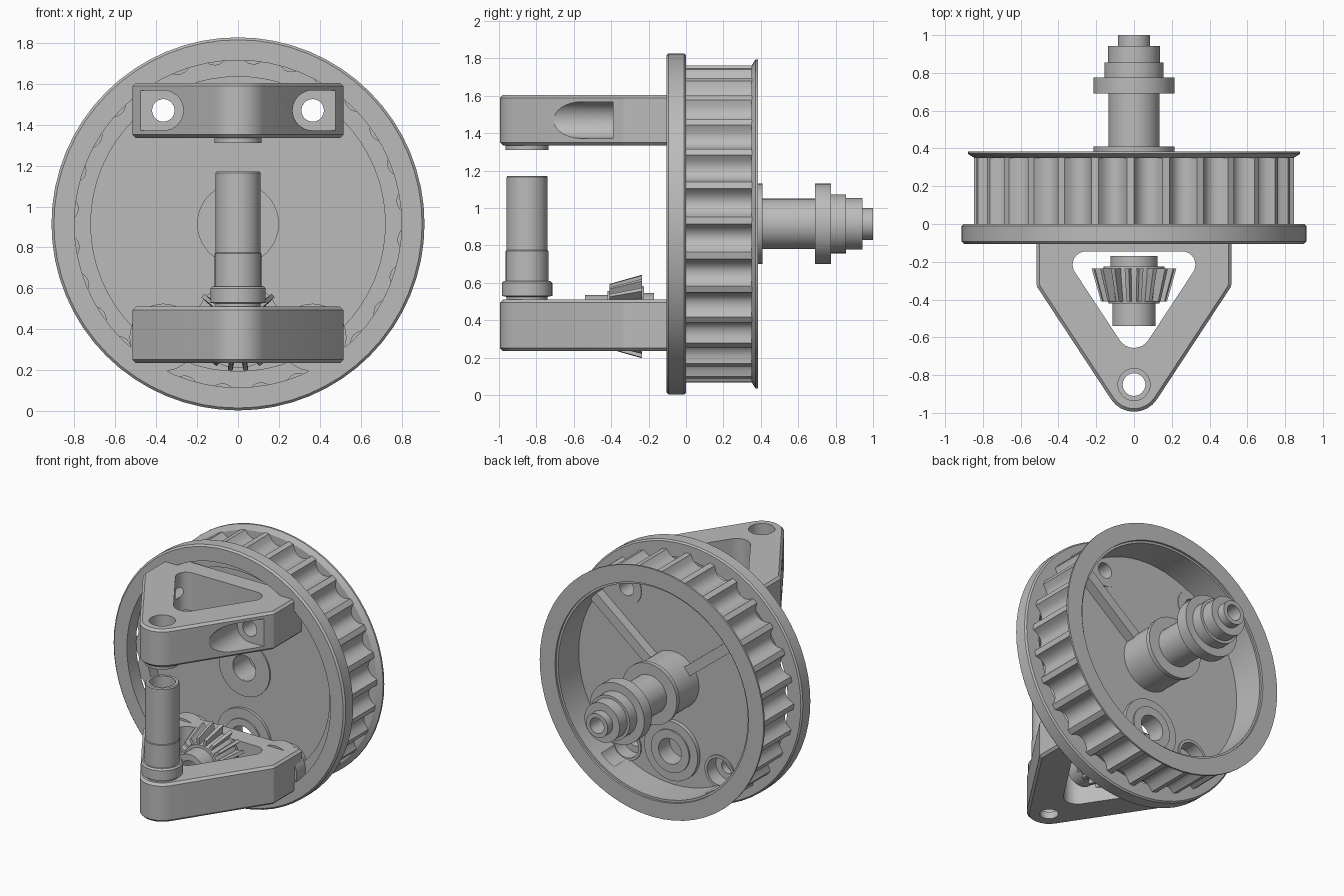
import bpy, bmesh, math
from mathutils import Vector

cube = bpy.data.objects.get("Cube")
if cube:
    bpy.data.objects.remove(cube, do_unlink=True)

C = 0.915            # height of the wheel axis
SCREW_X, SCREW_Z = 0.365, 0.555
GEAR_Z = C - 0.495
NOSE_Y = -0.85

grey = bpy.data.materials.new("plain_grey")
grey.use_nodes = True
colour = (0.5, 0.5, 0.5, 1)
grey.diffuse_color = colour
grey.node_tree.nodes["Principled BSDF"].inputs["Base Color"].default_value = colour


def place(a, b, h, axis):
    return Vector((a, h, b)) if axis == "Y" else Vector((a, b, h))


def finish(name, bm, loc=(0, 0, 0)):
    bmesh.ops.recalc_face_normals(bm, faces=bm.faces)
    mesh = bpy.data.meshes.new(name)
    bm.to_mesh(mesh)
    bm.free()
    mesh.materials.append(grey)
    ob = bpy.data.objects.new(name, mesh)
    ob.location = loc
    bpy.context.collection.objects.link(ob)
    return ob


def prism(name, outline, h0, h1, axis="Z", loc=(0, 0, 0)):
    """Extrude a 2D outline along an axis."""
    bm = bmesh.new()
    low = [bm.verts.new(place(a, b, h0, axis)) for a, b in outline]
    top = [bm.verts.new(place(a, b, h1, axis)) for a, b in outline]
    bm.faces.new(low)
    bm.faces.new(top)
    n = len(low)
    for i in range(n):
        j = (i + 1) % n
        bm.faces.new((low[i], low[j], top[j], top[i]))
    return finish(name, bm, loc)


def circle(r, n=32):
    return [(r * math.cos(math.tau * i / n), r * math.sin(math.tau * i / n)) for i in range(n)]


def lathe(name, profile, axis="Y", loc=(0, 0, 0), n=40):
    """Revolve a closed (radius, height) loop around an axis."""
    bm = bmesh.new()
    rings = [[bm.verts.new(place(r * c, r * s, h, axis)) for r, h in profile] for c, s in circle(1, n)]
    m = len(profile)
    for i in range(n):
        a, b = rings[i], rings[(i + 1) % n]
        for k in range(m):
            l = (k + 1) % m
            bm.faces.new((a[k], a[l], b[l], b[k]))
    return finish(name, bm, loc)


def tube(name, inner, outer, h0, h1, axis="Y", loc=(0, 0, 0), n=40):
    return lathe(name, [(inner, h0), (outer, h0), (outer, h1), (inner, h1)], axis, loc, n)


def fillet(corners, steps=8):
    """Round each (x, y, radius) corner of a polygon."""
    pts, n = [], len(corners)
    for i, (x, y, r) in enumerate(corners):
        p = Vector((x, y))
        u = (Vector(corners[i - 1][:2]) - p).normalized()
        v = (Vector(corners[(i + 1) % n][:2]) - p).normalized()
        if r == 0:
            pts.append((x, y))
            continue
        half = u.angle(v) / 2
        centre = p + (u + v).normalized() * (r / math.sin(half))
        start = p + u * (r / math.tan(half)) - centre
        end = p + v * (r / math.tan(half)) - centre
        sweep = end.angle_signed(start)
        for k in range(steps + 1):
            t = sweep * k / steps
            c, s = math.cos(t), math.sin(t)
            q = centre + Vector((start.x * c - start.y * s, start.x * s + start.y * c))
            pts.append((q.x, q.y))
    return pts


def apply(ob, mod):
    bpy.context.view_layer.objects.active = ob
    bpy.ops.object.modifier_apply(modifier=mod.name)


def cut(ob, *cutters):
    for c in cutters:
        mod = ob.modifiers.new("cut", "BOOLEAN")
        mod.operation, mod.solver, mod.object = "DIFFERENCE", "EXACT", c
        apply(ob, mod)
        bpy.data.objects.remove(c, do_unlink=True)


def drill(r, h0, h1, loc, axis="Y"):
    return prism("drill", circle(r), h0, h1, axis, loc)


# Front flange ring and thin rear flange
axis_at = (0, 0, C)
lathe("front_flange", [(0.8, -0.105), (0.9, -0.105), (0.912, -0.093), (0.912, -0.01),
                       (0.902, 0), (0.8, 0)], loc=axis_at, n=64)
lathe("rear_flange", [(0.76, 0.35), (0.845, 0.35), (0.88, 0.372), (0.88, 0.385), (0.76, 0.385)],
      loc=axis_at, n=64)

# Toothed wheel with a narrow crest and a round valley for each tooth
TEETH, STEPS = 28, 10
rim = []
for i in range(TEETH * STEPS):
    t = (i % STEPS) / STEPS
    dip = 0 if t < 0.25 else math.sin(math.pi * (t - 0.2) / 0.8) ** 0.6
    r = 0.847 - 0.062 * dip
    a = math.tau * i / (TEETH * STEPS)
    rim.append((r * math.cos(a), r * math.sin(a)))
wheel = prism("toothed_wheel", rim, 0, 0.37, "Y", axis_at)
cut(wheel,
    prism("front_recess", circle(0.72, 64), -0.1, 0.08, "Y", axis_at),
    prism("rear_recess", circle(0.745, 64), 0.14, 0.5, "Y", axis_at),
    drill(0.09, -0.1, 0.3, axis_at),
    drill(0.1, -0.1, 0.3, (0, 0, GEAR_Z)))
for s in (-1, 1):
    cut(wheel, drill(0.055, -0.1, 0.3, (s * SCREW_X, 0, C + SCREW_Z)),
        drill(0.1, -0.1, 0.3, (s * SCREW_X, 0, C - SCREW_Z)))

# Hollow stepped axle on the back
lathe("rear_axle", [(0.09, 0.07), (0.2, 0.07), (0.2, 0.38), (0.215, 0.38), (0.215, 0.41), (0.135, 0.41),
                    (0.135, 0.69), (0.215, 0.69), (0.215, 0.775), (0.157, 0.775), (0.157, 0.855),
                    (0.138, 0.855), (0.138, 0.943), (0.085, 0.943), (0.085, 1.0), (0.055, 1.0),
                    (0.055, 0.25), (0.09, 0.25)], loc=axis_at)

# Bearing boss around the gear hole
lathe("bearing_boss", [(0.09, 0.05), (0.14, 0.05), (0.14, 0.06), (0.21, 0.06), (0.21, 0.17),
                       (0.15, 0.17), (0.15, 0.18), (0.09, 0.18)], loc=(0, 0, GEAR_Z))

for s, side in ((-1, "right"), (1, "left")):
    # Stiffening ribs from the hub to the rim
    d = Vector((s, 0.8)).normalized()
    w = Vector((-d.y, d.x)) * 0.035
    ends = [d * 0.18 + w, d * 0.75 + w, d * 0.75 - w, d * 0.18 - w]
    prism("rib_" + side, [tuple(p) for p in ends], 0.13, 0.21, "Y", axis_at)
    # Screw bosses behind the arms
    tube("upper_boss_" + side, 0.055, 0.115, -0.01, 0.145, loc=(s * SCREW_X, 0, C + SCREW_Z))
    lathe("lower_boss_" + side, [(0.05, -0.1), (0.165, -0.1), (0.165, 0), (0.115, 0), (0.115, 0.15),
                                 (0.095, 0.15), (0.095, 0.05), (0.05, 0.05)],
          loc=(s * SCREW_X, 0, C - SCREW_Z))

# Triangular arms
arm_outline = fillet([(0.515, 0, 0), (-0.515, 0, 0), (-0.515, -0.33, 0.03),
                      (0, -1.113, 0.145), (0.515, -0.33, 0.03)])
window = fillet([(0.385, -0.145, 0.07), (-0.385, -0.145, 0.07), (0, -0.73, 0.09)])


def arm(name, z0, z1):
    ob = prism(name, arm_outline, z0, z1)
    mod = ob.modifiers.new("edge", "BEVEL")
    mod.width, mod.segments, mod.limit_method = 0.016, 1, "ANGLE"
    mod.angle_limit = math.radians(60)
    apply(ob, mod)
    cut(ob, prism("window", window, z0 - 0.1, z1 + 0.1),
        drill(0.085, z0 + 0.05, z1 + 0.1, (0, NOSE_Y, 0), "Z"),
        drill(0.06, z0 - 0.1, z0 + 0.1, (0, NOSE_Y, 0), "Z"))
    return ob


upper = arm("upper_arm", 1.335, 1.605)
lower = arm("lower_arm", 0.235, 0.51)

# Slots for screw heads in the upper arm
for s in (-1, 1):
    arc = [(s * (SCREW_X - 0.098 * math.sin(math.pi * k / 16)), C + SCREW_Z + 0.098 * math.cos(math.pi * k / 16))
           for k in range(17)]
    slot = arc + [(s * 0.7, arc[-1][1]), (s * 0.7, arc[0][1])]
    cut(upper, prism("slot", slot, -1.2, -0.39, "Y"),
        drill(0.055, -0.6, 0.2, (s * SCREW_X, 0, C + SCREW_Z)))

# Upright hollow post with a collar, and the small ring facing it
nose = (0, NOSE_Y, 0)
lathe("post", [(0.06, 0.5), (0.11, 0.5), (0.11, 0.525), (0.135, 0.53), (0.135, 0.6), (0.125, 0.61),
               (0.114, 0.61), (0.114, 0.77), (0.11, 0.775), (0.11, 1.165), (0.104, 1.172),
               (0.085, 1.172), (0.085, 0.6), (0.06, 0.6)], "Z", nose)
tube("upper_pivot_ring", 0.06, 0.115, 1.31, 1.34, "Z", nose)

# Bevel gear: tapered core, wedge teeth and two hubs
gear_at = (0, 0, GEAR_Z)
lathe("gear_core", [(0.07, -0.54), (0.115, -0.54), (0.115, -0.42), (0.135, -0.42), (0.165, -0.25),
                    (0.16, -0.225), (0.125, -0.225), (0.125, -0.17), (0.07, -0.17)], loc=gear_at)
bm = bmesh.new()
COGS = 18
for i in range(COGS):
    a = math.tau * i / COGS
    corners = []
    for y, root, tip, half in ((-0.41, 0.12, 0.175, 0.1), (-0.235, 0.15, 0.225, 0.1)):
        for r, da in ((root, -half), (tip, -half / 2), (tip, half / 2), (root, half)):
            corners.append(bm.verts.new((r * math.cos(a + da), y, r * math.sin(a + da))))
    front, back = corners[:4], corners[4:]
    bm.faces.new(front)
    bm.faces.new(back)
    for k in range(4):
        l = (k + 1) % 4
        bm.faces.new((front[k], front[l], back[l], back[k]))
finish("gear_teeth", bm, gear_at)

# Smooth curved faces, keep edges sharp
for ob in bpy.context.collection.objects:
    if ob.type == "MESH" and grey.name in ob.data.materials:
        bpy.ops.object.select_all(action="DESELECT")
        ob.select_set(True)
        bpy.context.view_layer.objects.active = ob
        bpy.ops.object.shade_smooth_by_angle(angle=math.radians(30))
